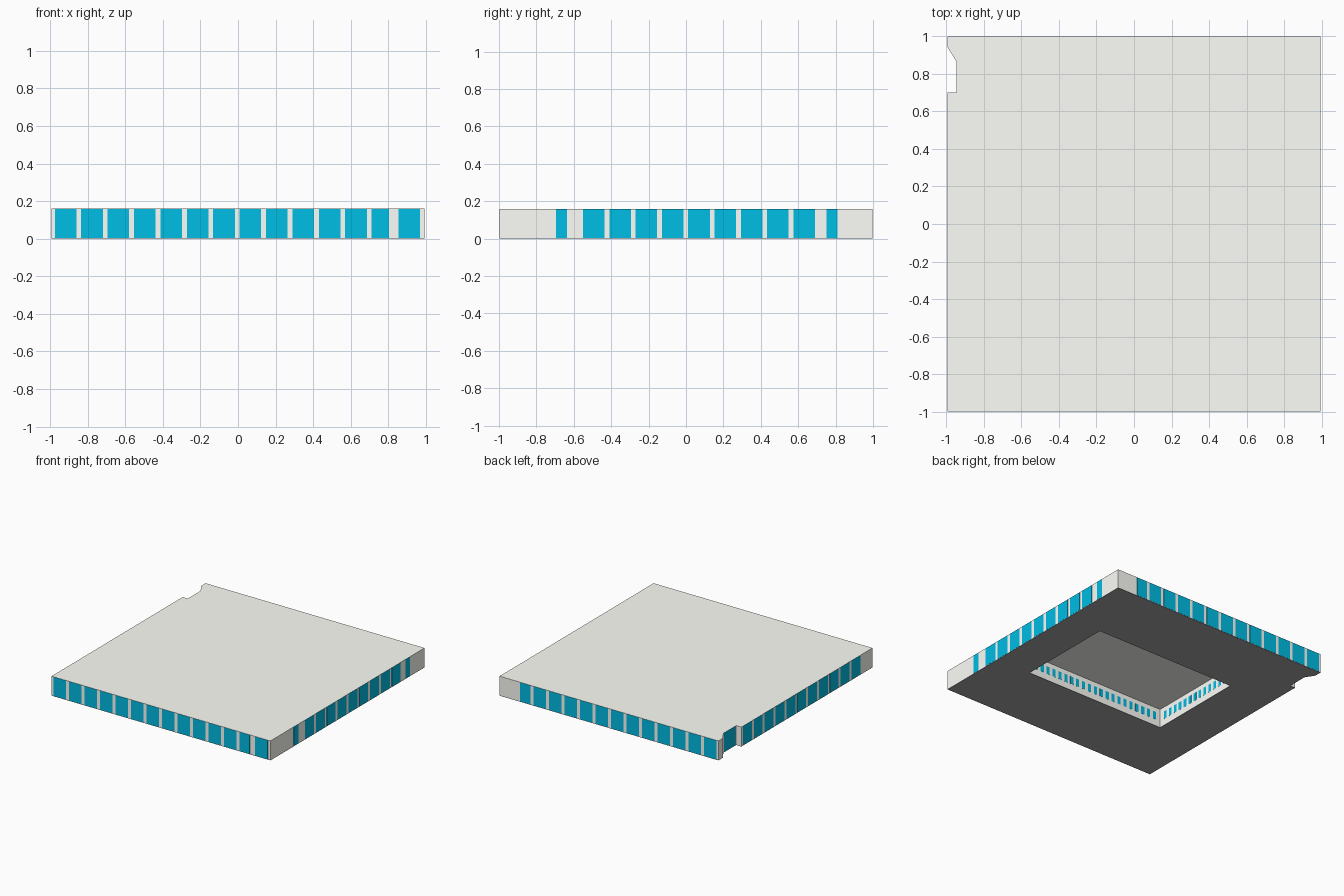
import bpy, bmesh
from mathutils import Vector

if "Cube" in bpy.data.objects:
    bpy.data.objects.remove(bpy.data.objects["Cube"])

W, H = 0.992, 0.16
OUTER = [(-W, -0.997), (W, -0.997), (W, 0.997), (-W, 0.997),
         (-W, 0.94), (-0.945, 0.865), (-0.945, 0.70), (-W, 0.70)]
COURT = [(-0.60, -0.41), (0.68, -0.41), (0.68, 0.41), (-0.60, 0.41)]


def material(name, color):
    m = bpy.data.materials.new(name)
    m.diffuse_color = (*color, 1)
    m.use_nodes = True
    m.node_tree.nodes["Principled BSDF"].inputs["Base Color"].default_value = m.diffuse_color
    return m


GLASS = material("blue_glass", (0.0, 0.51, 0.78))
DARK = material("dark_base", (0.375, 0.375, 0.39))
PALE = material("pale_concrete", (1.0, 1.0, 0.95))


def finish(bm, name, mat):
    mesh = bpy.data.meshes.new(name)
    bm.to_mesh(mesh)
    bm.free()
    ob = bpy.data.objects.new(name, mesh)
    bpy.context.collection.objects.link(ob)
    mesh.materials.append(mat)
    return ob


def plate(name, loops, z0, z1, mat):
    """Fill the outline loops (later loops are holes) and give it thickness."""
    bm = bmesh.new()
    for loop in loops:
        vs = [bm.verts.new((x, y, z0)) for x, y in loop]
        for a, b in zip(vs, vs[1:] + vs[:1]):
            bm.edges.new((a, b))
    bmesh.ops.triangle_fill(bm, edges=bm.edges[:], use_beauty=True)
    ext = bmesh.ops.extrude_face_region(bm, geom=bm.faces[:], use_keep_orig=True)
    for v in ext["geom"]:
        if isinstance(v, bmesh.types.BMVert):
            v.co.z = z1
    bmesh.ops.recalc_face_normals(bm, faces=bm.faces[:])
    return finish(bm, name, mat)


def windows(name, axis, wall, spans, z0, z1, t=0.001):
    """Row of thin glass panels along an axis, centred on a wall plane."""
    bm = bmesh.new()
    for a, b in spans:
        mid, size = (a + b) / 2, b - a
        c = (mid, wall) if axis == "x" else (wall, mid)
        s = (size, 2 * t) if axis == "x" else (2 * t, size)
        cube = bmesh.ops.create_cube(bm, size=1)
        for v in cube["verts"]:
            v.co = Vector((v.co.x * s[0] + c[0], v.co.y * s[1] + c[1],
                           v.co.z * (z1 - z0) + (z0 + z1) / 2))
    return finish(bm, name, GLASS)


def row(start, count, pitch, width):
    return [(start + i * pitch, start + i * pitch + width) for i in range(count)]


# Building shell: dark underside, walls around the court, closed roof
plate("base", [OUTER, COURT], 0, 0.003, DARK)
plate("walls", [OUTER, COURT], 0.003, H - 0.003, PALE)
plate("roof", [OUTER], H - 0.003, H, PALE)

# Tall outer windows
long_row = row(-0.975, 12, 0.1405, 0.115) + [(0.711, 0.805)]
LO, HI = 0.004, H - 0.001
windows("front_windows", "x", -0.997, long_row + [(0.853, 0.968)], LO, HI)
windows("back_windows", "x", 0.997, long_row, LO, HI)
windows("right_windows", "y", W,
        [(-0.695, -0.635)] + row(-0.55, 9, 0.1405, 0.115) + [(0.75, 0.81)], LO, HI)
windows("left_windows", "y", -W, row(-0.84, 11, 0.1405, 0.115), LO, HI)
windows("notch_window", "y", -0.945, [(0.71, 0.86)], LO, HI)

# Small court windows on all four inner walls
for side, y in (("front", -0.41), ("back", 0.41)):
    windows(f"court_{side}_windows", "x", y, row(-0.56, 21, 0.058, 0.03), 0.055, 0.12)
for side, x in (("left", -0.60), ("right", 0.68)):
    windows(f"court_{side}_windows", "y", x, row(-0.365, 13, 0.058, 0.03), 0.055, 0.12)
